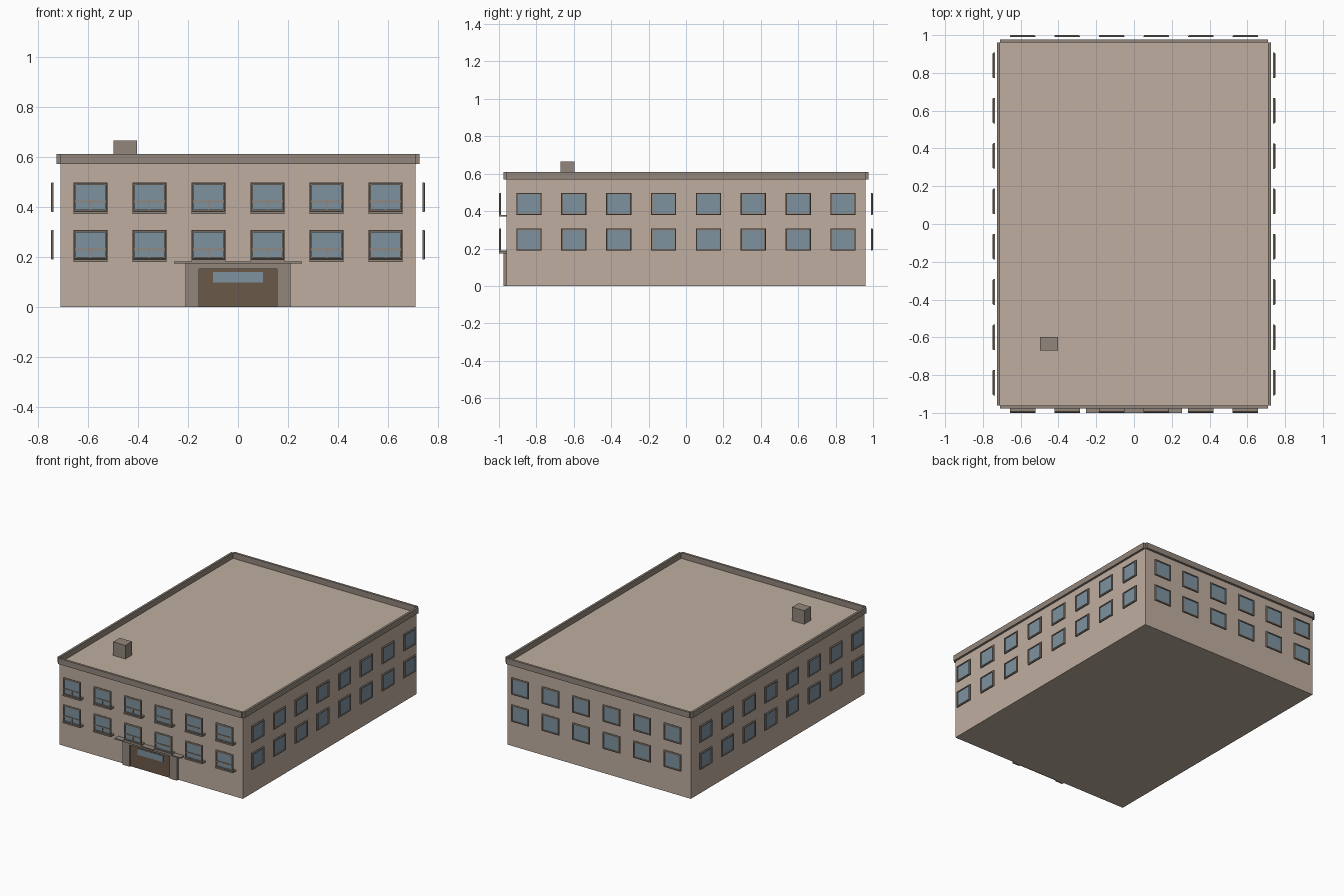
import bpy, bmesh
from math import pi
from mathutils import Matrix, Vector

if "Cube" in bpy.data.objects:
    bpy.data.objects.remove(bpy.data.objects["Cube"])


def material(name, rgb):
    m = bpy.data.materials.new(name)
    m.diffuse_color = (*rgb, 1)
    m.use_nodes = True
    m.node_tree.nodes["Principled BSDF"].inputs["Base Color"].default_value = m.diffuse_color
    return m


WALL = material("wall_tan", (0.52, 0.42, 0.35))
TRIM = material("trim_stone", (0.29, 0.24, 0.20))
GLASS = material("glass_blue", (0.21, 0.29, 0.35))
DOOR = material("door_brown", (0.147, 0.098, 0.067))


def finish(name, bm, mat, matrix=None):
    bmesh.ops.recalc_face_normals(bm, faces=bm.faces)
    me = bpy.data.meshes.new(name)
    bm.to_mesh(me)
    bm.free()
    me.materials.append(mat)
    ob = bpy.data.objects.new(name, me)
    bpy.context.collection.objects.link(ob)
    if matrix is not None:
        ob.matrix_world = matrix
    return ob


def box(name, x, y, z, mat, matrix=None):
    """Box from (min, max) ranges."""
    bm = bmesh.new()
    bmesh.ops.create_cube(bm, size=1)
    for v in bm.verts:
        v.co = Vector(((x[0] + x[1]) / 2 + v.co.x * (x[1] - x[0]),
                       (y[0] + y[1]) / 2 + v.co.y * (y[1] - y[0]),
                       (z[0] + z[1]) / 2 + v.co.z * (z[1] - z[0])))
    return finish(name, bm, mat, matrix)


def frame(name, w, h, matrix):
    """Picture frame with a chamfered outer edge; local -y faces outward."""
    bm = bmesh.new()
    # (inset, depth) loop of the frame's cross-section
    section = [(0, 0.011), (0, 0.005), (0.004, 0), (0.010, 0), (0.010, 0.011)]
    rings = []
    for i, d in section:
        a, b = w / 2 - i, h / 2 - i
        rings.append([bm.verts.new(p) for p in
                      ((-a, d, -b), (a, d, -b), (a, d, b), (-a, d, b))])
    for k in range(len(rings)):
        r, s = rings[k], rings[(k + 1) % len(rings)]
        for j in range(4):
            n = (j + 1) % 4
            bm.faces.new((r[j], r[n], s[n], s[j]))
    return finish(name, bm, TRIM, matrix)


W, H = 0.135, 0.119
FLOORS = (0.248, 0.438)


def window(side, matrix, front=False):
    frame(side + "_window_frame", W, H, matrix)
    a, b = W / 2 - 0.009, H / 2 - 0.009
    box(side + "_window_glass", (-a, a), (0.006, 0.009), (-b, b), GLASS, matrix)
    if front:
        # transom, short mullion and sill reaching back to the wall
        box("window_transom", (-a, a), (0.002, 0.008), (-0.022, -0.014), TRIM, matrix)
        box("window_mullion", (-0.003, 0.003), (0.002, 0.008), (-b, -0.018), TRIM, matrix)
        box("window_sill", (-W / 2, W / 2), (0, 0.042), (-0.068, -0.058), TRIM, matrix)


# Main block
BX, BY = 0.71, 0.96
box("building_body", (-BX, BX), (-BY, BY), (0, 0.57), WALL)

# Parapet strips around the roof edge
for s, n in ((-1, "front"), (1, "back")):
    box(n + "_parapet", (-BX, BX), sorted((s * BY, s * (BY + 0.016))), (0.57, 0.61), TRIM)
for s, n in ((-1, "left"), (1, "right")):
    box(n + "_parapet", sorted((s * BX, s * (BX + 0.015))), (-BY, BY), (0.57, 0.61), TRIM)

# Rooftop chimney
box("chimney", (-0.498, -0.403), (-0.67, -0.597), (0.57, 0.665), TRIM)

# Windows: side name, turn about z, distance of outer face, count, spacing
for side, angle, dist, count, gap in (("front", 0, 1.0, 6, 0.236),
                                      ("right", pi / 2, 0.748, 8, 0.24),
                                      ("back", pi, 1.0, 6, 0.236),
                                      ("left", -pi / 2, 0.748, 8, 0.24)):
    for z in FLOORS:
        for i in range(count):
            off = (i - (count - 1) / 2) * gap
            m = Matrix.Rotation(angle, 4, "Z") @ Matrix.Translation((off, -dist, z))
            window(side, m, side == "front")

# Entrance: surround, door, door glass and canopy
for s, n in ((-1, "left"), (1, "right")):
    box(n + "_door_post", sorted((s * 0.155, s * 0.21)), (-0.977, -BY), (0, 0.175), TRIM)
box("door_lintel", (-0.155, 0.155), (-0.977, -BY), (0.152, 0.175), TRIM)
box("door", (-0.155, 0.155), (-0.968, -BY), (0, 0.152), DOOR)
box("door_glass", (-0.10, 0.10), (-0.971, -0.965), (0.097, 0.14), GLASS)
box("canopy", (-0.255, 0.255), (-1.0, -BY), (0.174, 0.181), TRIM)
